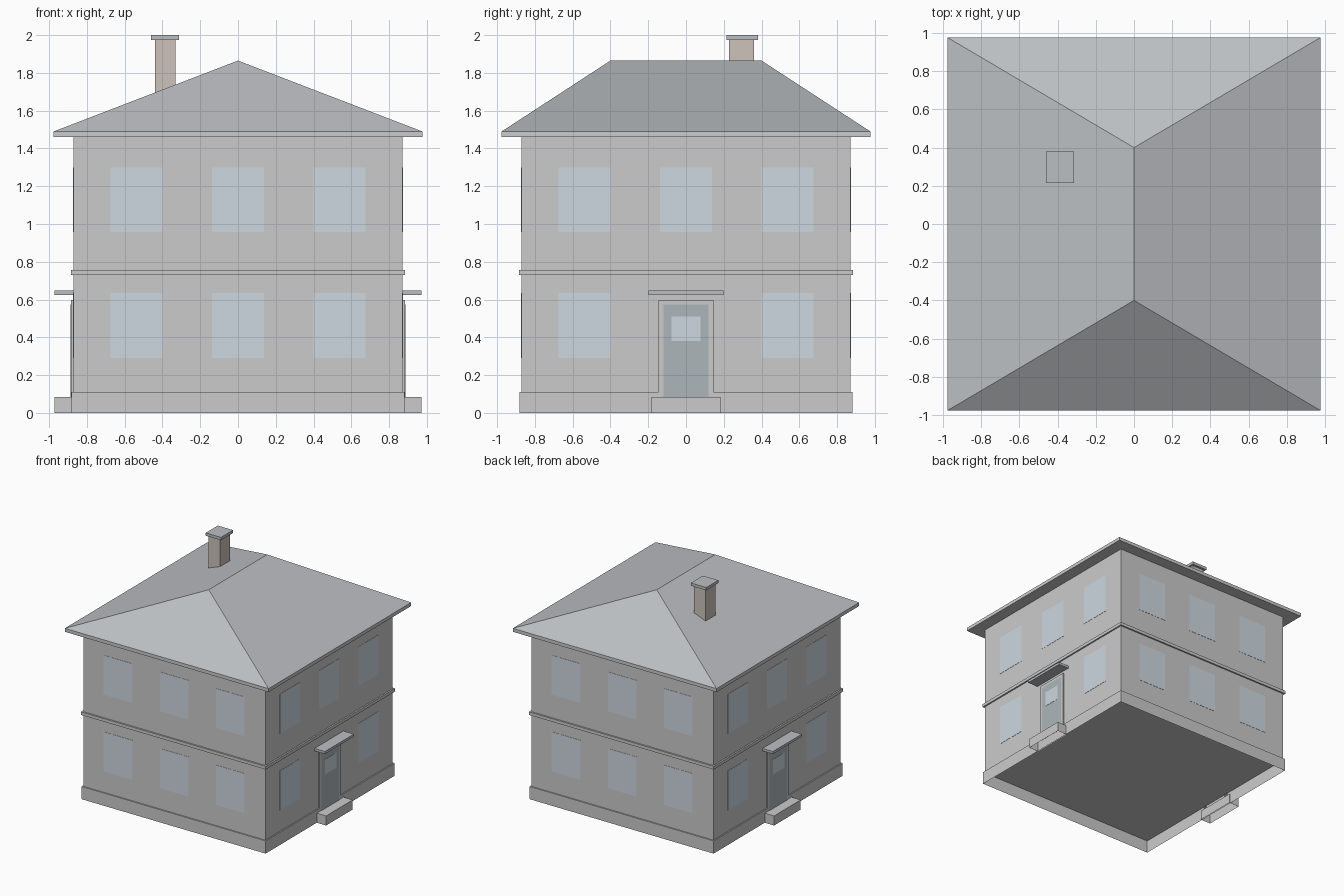
import bpy, bmesh
from math import pi
from mathutils import Matrix, Vector

if "Cube" in bpy.data.objects:
    bpy.data.objects.remove(bpy.data.objects["Cube"])


def material(name, r, g, b):
    m = bpy.data.materials.new(name)
    m.diffuse_color = (r, g, b, 1)
    m.use_nodes = True
    m.node_tree.nodes["Principled BSDF"].inputs["Base Color"].default_value = m.diffuse_color
    return m


SLATE = material("slate", 0.50, 0.52, 0.54)
STONE = material("stone", 0.55, 0.57, 0.58)
GLASS = material("glass", 0.62, 0.69, 0.75)
DOOR = material("door_paint", 0.42, 0.47, 0.50)
BRICK = material("brick", 0.61, 0.55, 0.49)


def finish(name, bm, mat=None):
    me = bpy.data.meshes.new(name)
    bm.to_mesh(me)
    bm.free()
    ob = bpy.data.objects.new(name, me)
    bpy.context.collection.objects.link(ob)
    if mat:
        me.materials.append(mat)
    return ob


def box(name, lo, hi, mat=None, turn=0, skip=()):
    """Box between two corners, spun about z; skip drops faces by normal."""
    lo, hi = Vector(lo), Vector(hi)
    bm = bmesh.new()
    bmesh.ops.create_cube(bm, size=1)
    bm.normal_update()
    drop = [f for f in bm.faces if any(f.normal.dot(Vector(s)) > 0.9 for s in skip)]
    bmesh.ops.delete(bm, geom=drop, context='FACES')
    size = Matrix.Diagonal((*(hi - lo), 1))
    bm.transform(Matrix.Rotation(turn, 4, 'Z') @ Matrix.Translation((lo + hi) / 2) @ size)
    return finish(name, bm, mat)


def panel(name, x, y0, y1, z0, z1, mat, turn):
    """Thin panel on the +x wall, spun to another wall; the hidden back is open."""
    return box(name, (0.872, y0, z0), (x, y1, z1), mat, turn, skip=[(-1, 0, 0)])


DOWN, UP = (0, 0, -1), (0, 0, 1)

# Body: hollow plinth, walls and string course
box("plinth", (-0.882, -0.882, 0), (0.882, 0.882, 0.11), STONE, skip=[DOWN])
box("walls", (-0.872, -0.872, 0.11), (0.872, 0.872, 1.46), skip=[UP])
box("string_course", (-0.885, -0.885, 0.73), (0.885, 0.885, 0.757))

# Eaves and hipped roof with a ridge along y
E = 0.976
box("eaves", (-E, -E, 1.46), (E, E, 1.49), skip=[UP])
bm = bmesh.new()
a, b, c, d, r0, r1 = [bm.verts.new(p) for p in (
    (-E, -E, 1.49), (E, -E, 1.49), (E, E, 1.49), (-E, E, 1.49),
    (0, -0.4, 1.865), (0, 0.4, 1.865))]
for face in ((a, b, r0), (b, c, r1, r0), (c, d, r1), (d, a, r0, r1)):
    bm.faces.new(face)
finish("roof", bm, SLATE)

# Chimney
box("chimney", (-0.44, 0.228, 1.65), (-0.33, 0.36, 1.975), BRICK)
box("chimney_cap", (-0.46, 0.215, 1.975), (-0.313, 0.38, 2.0), SLATE)

# Windows on all four sides; the side walls have a door in the lower middle
for side in range(4):
    turn = side * pi / 2
    for z0, z1 in ((0.29, 0.635), (0.957, 1.298)):
        for y in (-0.538, 0, 0.538):
            if y == 0 and z0 < 0.5 and side % 2 == 0:
                continue
            panel("window", 0.874, y - 0.137, y + 0.137, z0, z1, GLASS, turn)

# Doors, steps and canopies on the left and right
for turn in (0, pi):
    panel("door_frame", 0.884, -0.145, 0.145, 0.08, 0.598, None, turn)
    panel("door", 0.886, -0.12, 0.12, 0.08, 0.573, DOOR, turn)
    panel("door_glass", 0.888, -0.077, 0.077, 0.38, 0.51, GLASS, turn)
    box("step", (0.872, -0.182, 0), (0.972, 0.182, 0.083), STONE, turn, skip=[DOWN])
    box("canopy", (0.872, -0.198, 0.625), (0.972, 0.198, 0.647), SLATE, turn)
